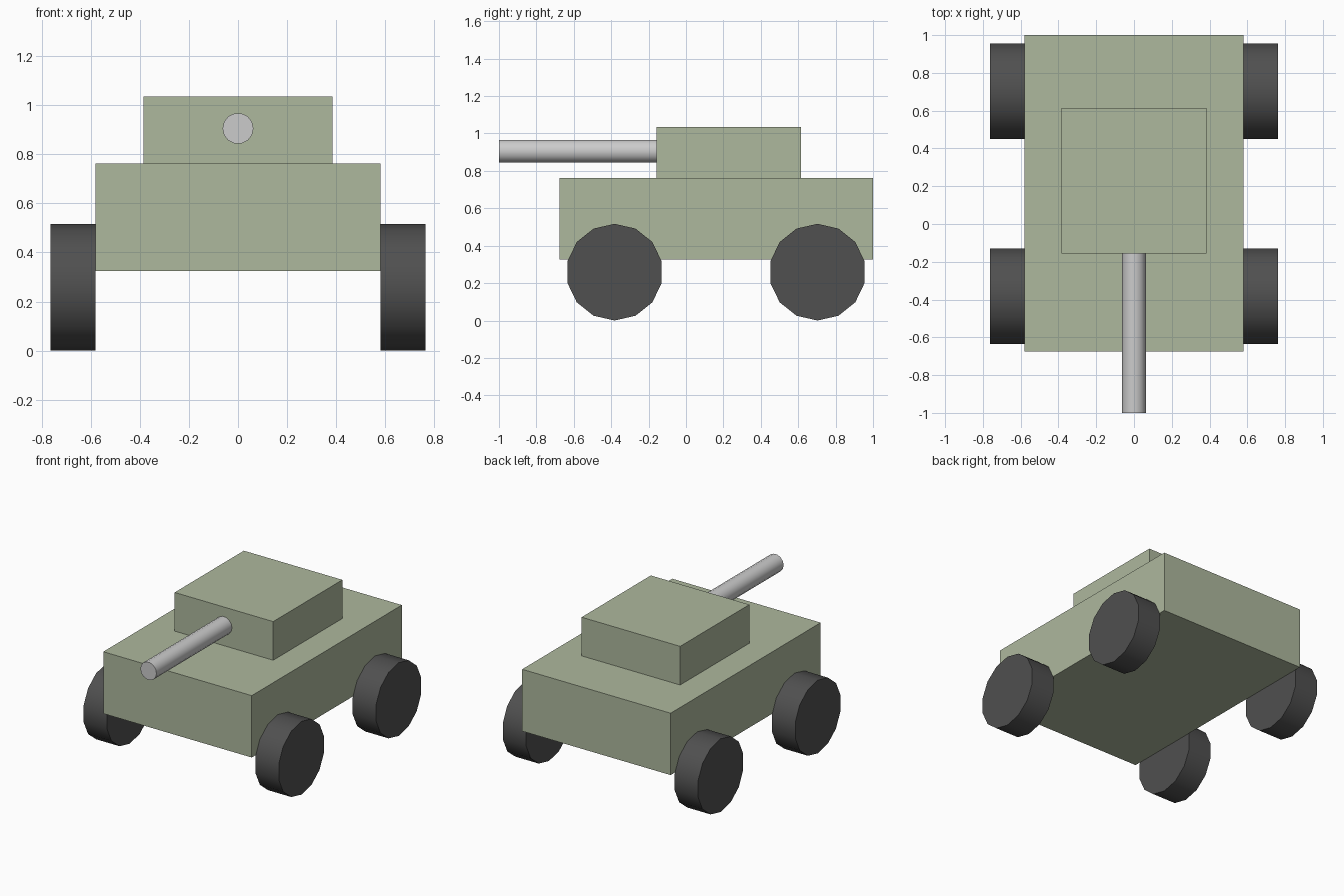
import bpy
import bmesh
from math import sin, cos, pi, radians
from mathutils import Vector

if "Cube" in bpy.data.objects:
    bpy.data.objects.remove(bpy.data.objects["Cube"])


def material(name, rgb):
    mat = bpy.data.materials.new(name)
    mat.diffuse_color = (*rgb, 1)
    mat.use_nodes = True
    mat.node_tree.nodes["Principled BSDF"].inputs["Base Color"].default_value = mat.diffuse_color
    return mat


def prism(name, outline, sweep, mat=None, smooth=False):
    """Extrude a closed outline along a vector into a solid."""
    bm = bmesh.new()
    face = bm.faces.new([bm.verts.new(p) for p in outline])
    result = bmesh.ops.extrude_face_region(bm, geom=[face], use_keep_orig=True)
    verts = [v for v in result["geom"] if isinstance(v, bmesh.types.BMVert)]
    bmesh.ops.translate(bm, verts=verts, vec=Vector(sweep))
    bmesh.ops.recalc_face_normals(bm, faces=bm.faces)
    mesh = bpy.data.meshes.new(name)
    bm.to_mesh(mesh)
    bm.free()
    obj = bpy.data.objects.new(name, mesh)
    bpy.context.collection.objects.link(obj)
    if mat:
        mesh.materials.append(mat)
    if smooth:
        bpy.ops.object.select_all(action="DESELECT")
        obj.select_set(True)
        bpy.context.view_layer.objects.active = obj
        bpy.ops.object.shade_smooth_by_angle(angle=radians(30))
    return obj


def box(name, half_width, y0, y1, z0, z1, mat):
    w = half_width
    base = [(-w, y0, z0), (w, y0, z0), (w, y1, z0), (-w, y1, z0)]
    return prism(name, base, (0, 0, z1 - z0), mat)


SIDES = 14
ANGLES = [2 * pi * i / SIDES for i in range(SIDES)]
green = material("olive_paint", (0.42, 0.48, 0.34))
rubber = material("dark_rubber", (0.08, 0.08, 0.08))

# Hull and turret
box("hull", 0.58, -0.675, 1.0, 0.325, 0.762, green)
box("turret", 0.385, -0.157, 0.615, 0.762, 1.035, green)

# Gun barrel, pointing forward from the turret face
prism("gun_barrel",
      [(0.063 * cos(a), -1.0, 0.905 + 0.063 * sin(a)) for a in ANGLES],
      (0, 0.843, 0), smooth=True)

# Four wheels, flush against the hull sides
RADIUS = 0.2585
for end, y in (("front", -0.382), ("rear", 0.703)):
    for side, s in (("left", -1), ("right", 1)):
        prism(f"{end}_{side}_wheel",
              [(s * 0.58, y + RADIUS * sin(a), RADIUS + RADIUS * cos(a)) for a in ANGLES],
              (s * 0.183, 0, 0), rubber, smooth=True)
